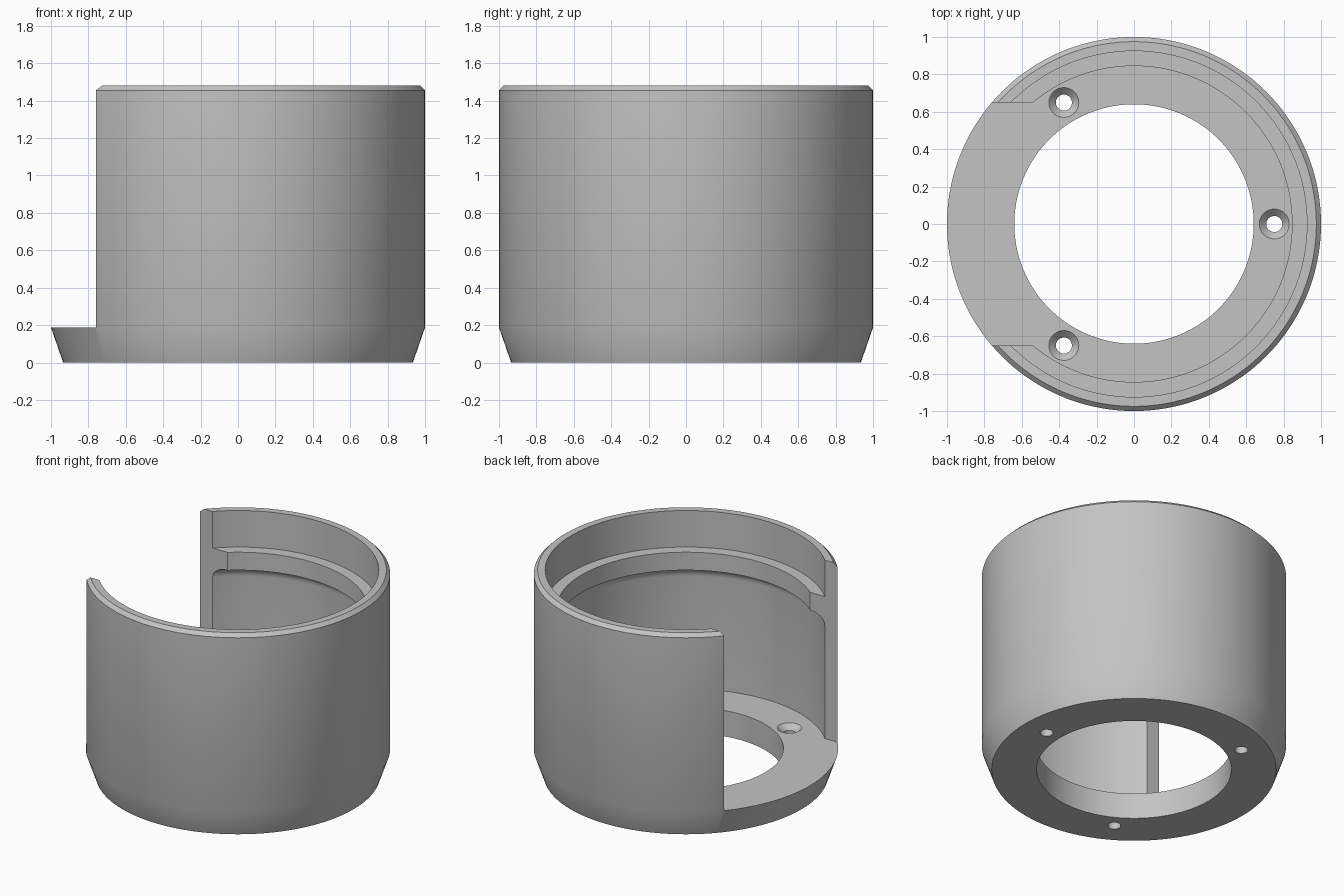
import bpy, bmesh, math

if "Cube" in bpy.data.objects:
    bpy.data.objects.remove(bpy.data.objects["Cube"])

FLOOR = 0.187
HEIGHT = 1.48

grey = bpy.data.materials.new("plain grey")
grey.use_nodes = True
grey.diffuse_color = (0.55, 0.55, 0.55, 1)
grey.node_tree.nodes["Principled BSDF"].inputs["Base Color"].default_value = grey.diffuse_color


def finish(name, bm):
    """Turn a bmesh into a linked object with outward normals."""
    bmesh.ops.recalc_face_normals(bm, faces=bm.faces)
    mesh = bpy.data.meshes.new(name)
    bm.to_mesh(mesh)
    bm.free()
    obj = bpy.data.objects.new(name, mesh)
    bpy.context.collection.objects.link(obj)
    return obj


def lathe(name, profile, steps, closed, centre=(0, 0)):
    """Spin an (r, z) profile about a vertical axis; open profiles get end caps."""
    bm = bmesh.new()
    rings = []
    for r, z in profile:
        rings.append([bm.verts.new((centre[0] + r * math.cos(math.tau * i / steps),
                                    centre[1] + r * math.sin(math.tau * i / steps), z))
                      for i in range(steps)])
    pairs = list(zip(rings, rings[1:]))
    if closed:
        pairs.append((rings[-1], rings[0]))
    else:
        bm.faces.new(rings[0])
        bm.faces.new(rings[-1])
    for a, b in pairs:
        for i in range(steps):
            j = (i + 1) % steps
            bm.faces.new((a[i], a[j], b[j], b[i]))
    return finish(name, bm)


# Cup: tapered foot, chamfered rim, inner ledge with a cove under it, open floor
cove = [(0.845 + 0.08 * math.sin(a), 1.005 + 0.08 * math.cos(a))
        for a in (math.pi / 2 * k / 8 for k in range(9))]
profile = [(0.64, 0), (0.935, 0), (1, FLOOR), (1, 1.455), (0.975, HEIGHT),
           (0.925, HEIGHT), (0.925, 1.215), (0.845, 1.215)]
profile += cove + [(0.925, FLOOR), (0.64, FLOOR)]
cup = lathe("cup_housing", profile, 144, True)
cup.data.materials.append(grey)

# Side opening cutter
bm = bmesh.new()
bmesh.ops.create_cube(bm, size=1)
for v in bm.verts:
    v.co = (v.co.x * 1.5 - 0.75, v.co.y * 1.3, FLOOR + (v.co.z + 0.5) * 2)
cutters = [finish("opening_cutter", bm)]

# Three countersunk screw hole cutters
for k in range(3):
    a = math.tau * k / 3
    cutters.append(lathe(f"screw_hole_cutter_{k + 1}",
                         [(0.043, -0.1), (0.043, FLOOR - 0.037), (0.08, FLOOR), (0.08, FLOOR + 0.05)],
                         32, False, (0.75 * math.cos(a), 0.75 * math.sin(a))))

bpy.context.view_layer.objects.active = cup
cup.select_set(True)
for cutter in cutters:
    cutter.hide_render = True
    mod = cup.modifiers.new("cut", 'BOOLEAN')
    mod.operation = 'DIFFERENCE'
    mod.solver = 'EXACT'
    mod.object = cutter
    bpy.ops.object.modifier_apply(modifier=mod.name)
    bpy.data.objects.remove(cutter)

bpy.ops.object.shade_smooth_by_angle(angle=math.radians(30))
